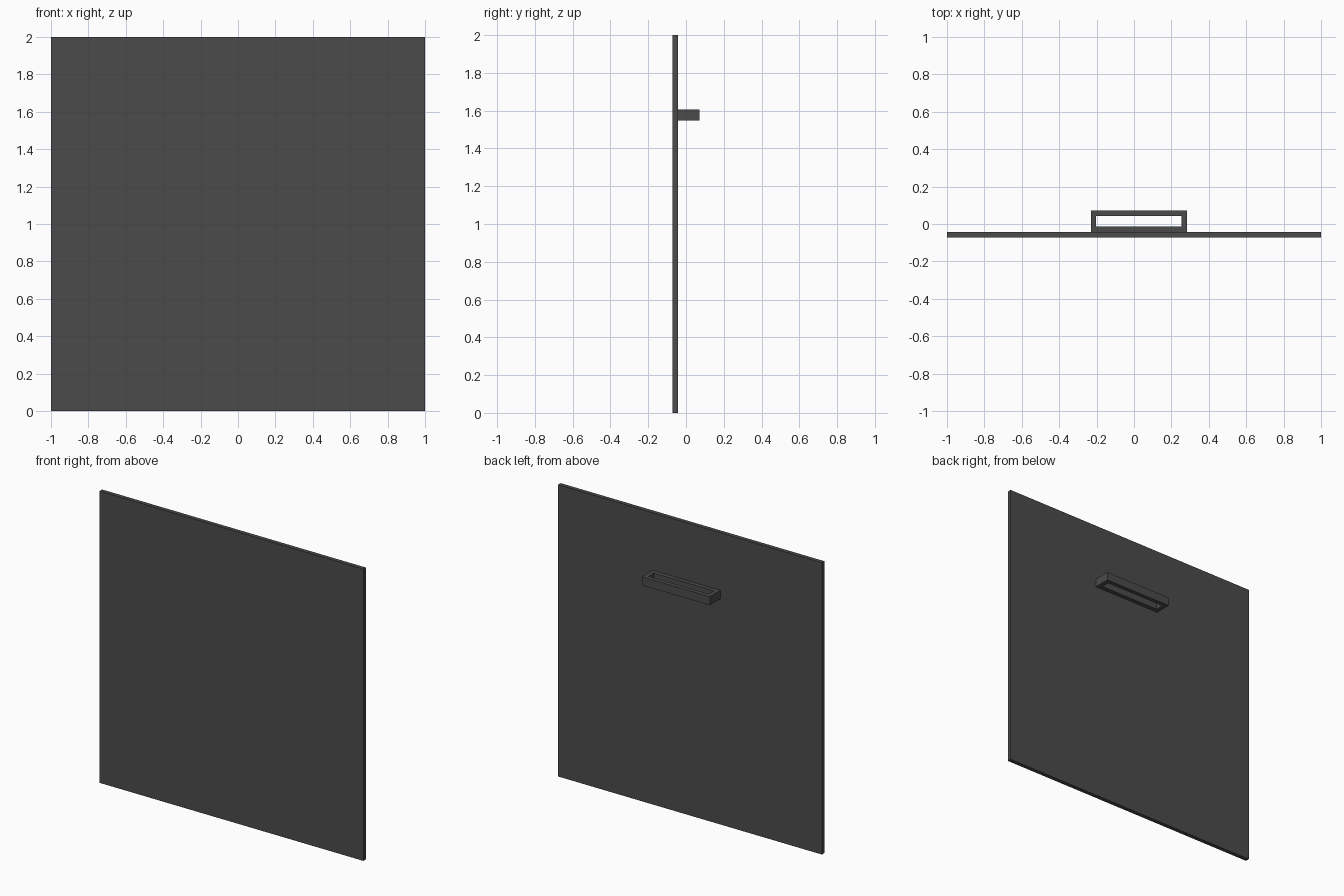
import bpy, bmesh

if "Cube" in bpy.data.objects:
    bpy.data.objects.remove(bpy.data.objects["Cube"])

# One dark grey for everything
grey = bpy.data.materials.new("dark_grey")
grey.diffuse_color = (0.07, 0.07, 0.07, 1.0)
grey.use_nodes = True
grey.node_tree.nodes["Principled BSDF"].inputs["Base Color"].default_value = grey.diffuse_color


def finish(bm, name):
    bmesh.ops.recalc_face_normals(bm, faces=bm.faces)
    mesh = bpy.data.meshes.new(name)
    bm.to_mesh(mesh)
    bm.free()
    mesh.materials.append(grey)
    obj = bpy.data.objects.new(name, mesh)
    bpy.context.collection.objects.link(obj)
    return obj


def rect(bm, x0, x1, y0, y1, z):
    return [bm.verts.new((x, y, z)) for x, y in
            ((x0, y0), (x1, y0), (x1, y1), (x0, y1))]


# Flat square panel
PANEL_FRONT, PANEL_BACK = -0.071, -0.043
bm = bmesh.new()
face = bm.faces.new(rect(bm, -1, 1, PANEL_FRONT, PANEL_BACK, 0))
ext = bmesh.ops.extrude_face_region(bm, geom=[face])
bmesh.ops.translate(bm, vec=(0, 0, 2),
                    verts=[v for v in ext["geom"] if isinstance(v, bmesh.types.BMVert)])
finish(bm, "door_panel")

# Handle: rectangular ring on the back, open from top to bottom
X0, X1, Y0, Y1 = -0.231, 0.283, PANEL_BACK, 0.072
WALL, Z0, Z1 = 0.029, 1.547, 1.605
bm = bmesh.new()
outer = [rect(bm, X0, X1, Y0, Y1, z) for z in (Z0, Z1)]
inner = [rect(bm, X0 + WALL, X1 - WALL, Y0 + WALL, Y1 - WALL, z) for z in (Z0, Z1)]
for a, b in ((outer[0], outer[1]), (inner[0], inner[1]),
             (outer[0], inner[0]), (outer[1], inner[1])):
    for i in range(4):
        j = (i + 1) % 4
        bm.faces.new((a[i], a[j], b[j], b[i]))
finish(bm, "handle")
